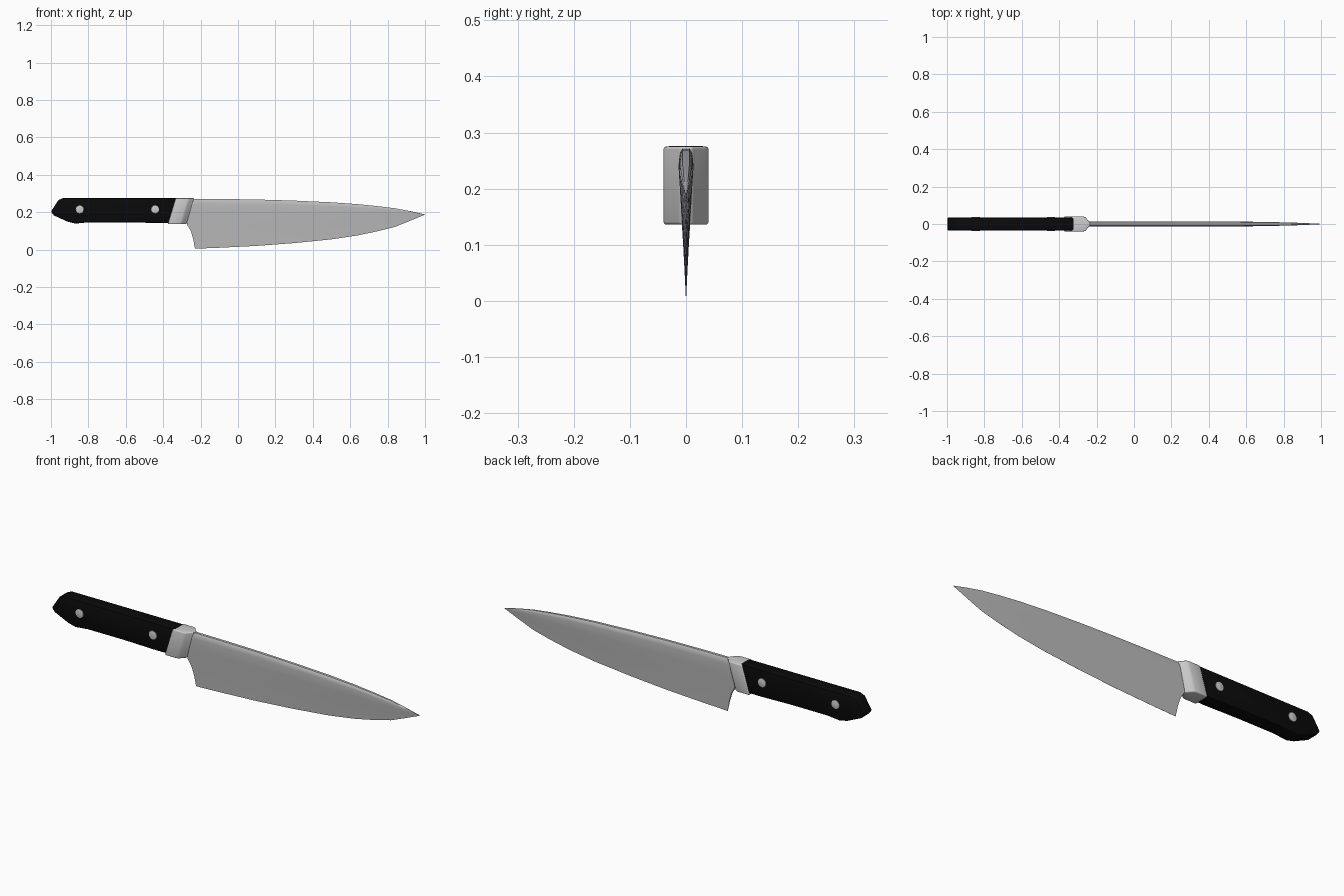
import bpy, bmesh, math
from mathutils import Vector

cube = bpy.data.objects.get("Cube")
if cube:
    bpy.data.objects.remove(cube, do_unlink=True)


def material(name, value):
    m = bpy.data.materials.new(name)
    m.use_nodes = True
    color = (value, value, value, 1)
    m.diffuse_color = color
    m.node_tree.nodes["Principled BSDF"].inputs["Base Color"].default_value = color
    return m


BLACK = material("black handle", 0.003)
STEEL = material("blade steel", 0.5)
BRIGHT = material("polished steel", 0.6)


def finish(name, bm, mat, bevel=0, segments=3, angle=40):
    bmesh.ops.recalc_face_normals(bm, faces=bm.faces)
    mesh = bpy.data.meshes.new(name)
    bm.to_mesh(mesh)
    bm.free()
    mesh.materials.append(mat)
    obj = bpy.data.objects.new(name, mesh)
    bpy.context.collection.objects.link(obj)
    bpy.ops.object.select_all(action="DESELECT")
    obj.select_set(True)
    bpy.context.view_layer.objects.active = obj
    if bevel:
        mod = obj.modifiers.new("Soft edges", "BEVEL")
        mod.width, mod.segments = bevel, segments
        mod.limit_method, mod.angle_limit = "ANGLE", math.radians(35)
        bpy.ops.object.modifier_apply(modifier=mod.name)
    bpy.ops.object.shade_smooth_by_angle(angle=math.radians(angle))
    return obj


def prism(points, offset):
    """Extrude a closed outline by an offset vector."""
    bm = bmesh.new()
    face = bm.faces.new([bm.verts.new(p) for p in points])
    top = bmesh.ops.extrude_face_region(bm, geom=[face])["geom"]
    verts = [v for v in top if isinstance(v, bmesh.types.BMVert)]
    bmesh.ops.translate(bm, verts=verts, vec=Vector(offset))
    return bm


# Handle: side outline extruded across the width
outline = [(-1, 0.203), (-0.96, 0.265), (-0.935, 0.276), (-0.32, 0.276),
           (-0.365, 0.143), (-0.42, 0.142), (-0.6, 0.146), (-0.8, 0.146),
           (-0.87, 0.139), (-0.91, 0.149), (-0.985, 0.183)]
finish("handle", prism([(x, -0.035, z) for x, z in outline], (0, 0.07, 0)),
       BLACK, 0.006, 2)

# Bolster: plan outline, slanted forward as it rises, necking into the blade
half = [(-0.375, 0.04), (-0.312, 0.04), (-0.3, 0.036), (-0.284, 0.016), (-0.276, 0.012)]
plan = half + [(x, -y) for x, y in reversed(half)]
finish("bolster", prism([(x, y, 0.136) for x, y in plan], (0.042, 0, 0.139)),
       BRIGHT, 0.005, 3, 60)

# Blade: tapered cross-sections lofted from heel to tip
# each station: edge x, edge z, spine x, spine z, half thickness
stations = [(-0.23, 0.005, -0.26, 0.272, 0.013), (-0.1, 0.01, -0.1, 0.271, 0.013),
            (0.1, 0.02, 0.1, 0.268, 0.013), (0.3, 0.035, 0.3, 0.262, 0.013),
            (0.5, 0.055, 0.5, 0.253, 0.013), (0.64, 0.076, 0.64, 0.243, 0.012),
            (0.75, 0.099, 0.75, 0.232, 0.01), (0.84, 0.122, 0.84, 0.221, 0.008),
            (0.92, 0.154, 0.92, 0.206, 0.005), (0.997, 0.186, 0.997, 0.189, 0.001)]
# height fraction, width fraction, heel hollow
section = [(0, 0.02, 0), (0.2, 0.22, -0.004), (0.36, 0.4, -0.012), (0.48, 0.55, -0.028),
           (0.7, 0.8, -0.025), (0.9, 1, -0.01), (0.97, 0.85, 0), (1, 0.5, 0)]
bm = bmesh.new()
rings = []
for i, (ex, ez, sx, sz, w) in enumerate(stations):
    ring = []
    for side, pts in ((1, section), (-1, section[::-1])):
        for t, k, hollow in pts:
            x = ex + (sx - ex) * t + (hollow if i == 0 else 0)
            ring.append(bm.verts.new((x, side * w * k, ez + (sz - ez) * t)))
    rings.append(ring)
for a, b in zip(rings, rings[1:]):
    for j in range(len(a)):
        k = (j + 1) % len(a)
        bm.faces.new((a[j], a[k], b[k], b[j]))
for ring in (rings[0], rings[-1]):
    n = len(ring)
    for j in range(n // 2 - 1):
        bm.faces.new((ring[j], ring[j + 1], ring[n - 2 - j], ring[n - 1 - j]))
finish("blade", bm, STEEL)

# Rivets: pins through the handle with softened heads
for name, x in (("rear_rivet", -0.846), ("front_rivet", -0.443)):
    ring = [(x + 0.022 * math.cos(a), -0.038, 0.215 + 0.022 * math.sin(a))
            for a in (math.tau * i / 20 for i in range(20))]
    finish(name, prism(ring, (0, 0.076, 0)), BRIGHT, 0.003, 2)
